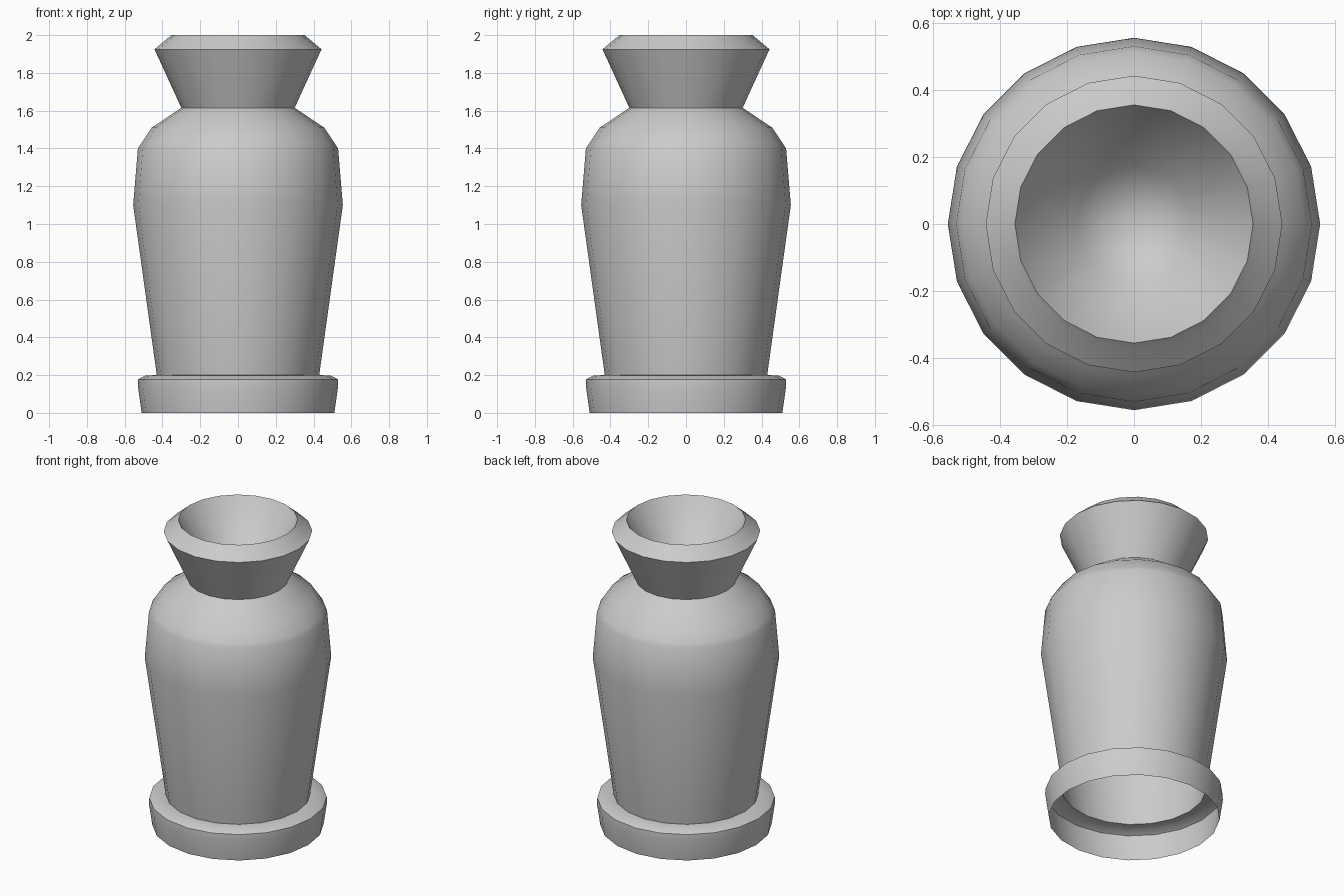
import bpy, bmesh, math

if "Cube" in bpy.data.objects:
    bpy.data.objects.remove(bpy.data.objects["Cube"])

SIDES = 20


def lathe(name, profile):
    """Spin an (r, z) profile around z; a radius of 0 closes to a point."""
    bm = bmesh.new()
    rings = []
    for r, z in profile:
        if r == 0:
            rings.append([bm.verts.new((0, 0, z))] * SIDES)
        else:
            angles = [2 * math.pi * i / SIDES for i in range(SIDES)]
            rings.append([bm.verts.new((r * math.cos(a), r * math.sin(a), z)) for a in angles])
    for low, high in zip(rings, rings[1:]):
        for i in range(SIDES):
            j = (i + 1) % SIDES
            quad = [low[i], low[j], high[j], high[i]]
            bm.faces.new(list(dict.fromkeys(quad)))
    mesh = bpy.data.meshes.new(name)
    bm.to_mesh(mesh)
    bm.free()
    obj = bpy.data.objects.new(name, mesh)
    bpy.context.collection.objects.link(obj)
    bpy.ops.object.select_all(action='DESELECT')
    obj.select_set(True)
    bpy.context.view_layer.objects.active = obj
    bpy.ops.object.shade_smooth_by_angle(angle=math.radians(30))
    return obj


# Vase shell: open underneath, closed by the bowl inside the mouth
foot = [(0.51, 0), (0.53, 0.14), (0.528, 0.178), (0.49, 0.198), (0.43, 0.2)]
body = [(0.555, 1.1), (0.53, 1.4), (0.51, 1.43), (0.457, 1.51), (0.30, 1.615)]
rim = [(0.442, 1.925), (0.37, 1.985), (0.355, 2.0)]
bowl = [(0.17, 1.72), (0, 1.63)]
lathe("vase", foot + body + rim + bowl)
